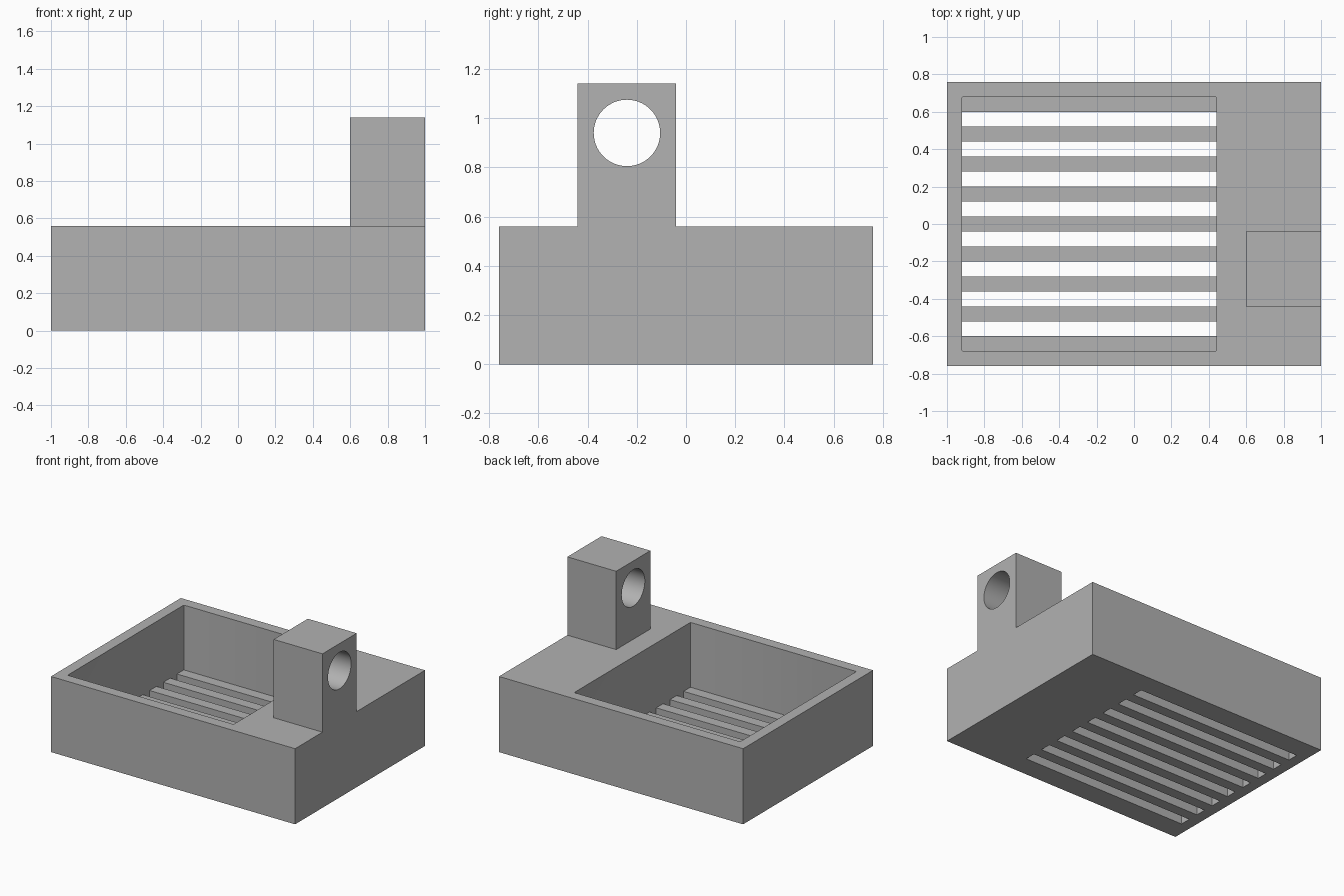
import bpy, math

if "Cube" in bpy.data.objects:
    bpy.data.objects.remove(bpy.data.objects["Cube"])

grey = bpy.data.materials.new("mid grey")
grey.diffuse_color = (0.445, 0.445, 0.445, 1)
grey.use_nodes = True
grey.node_tree.nodes["Principled BSDF"].inputs["Base Color"].default_value = grey.diffuse_color


def box(name, x, y, z):
    """Box spanning the given (min, max) ranges."""
    bpy.ops.mesh.primitive_cube_add(size=1)
    ob = bpy.context.object
    ob.name = name
    for v in ob.data.vertices:
        v.co = [(r[0] + r[1]) / 2 + c * (r[1] - r[0]) for r, c in zip((x, y, z), v.co)]
    return ob


def apply(ob, mod):
    bpy.context.view_layer.objects.active = ob
    bpy.ops.object.modifier_apply(modifier=mod.name)


def combine(ob, other, operation):
    """Boolean the other object into ob, then discard it."""
    mod = ob.modifiers.new("combine", 'BOOLEAN')
    mod.operation, mod.solver, mod.object = operation, 'EXACT', other
    apply(ob, mod)
    bpy.data.objects.remove(other)


# Tray block with an upright post on its thick end
tray = box("tray_with_post", (-1, 1), (-0.76, 0.76), (0, 0.56))
combine(tray, box("post", (0.6, 1), (-0.44, -0.04), (0.3, 1.14)), 'UNION')

# Open cavity, with slightly eased vertical corners
cavity = box("cavity_cutter", (-0.92, 0.44), (-0.68, 0.68), (0.08, 0.8))
weight = cavity.data.attributes.new("bevel_weight_edge", 'FLOAT', 'EDGE')
for e in cavity.data.edges:
    a, b = (cavity.data.vertices[i].co for i in e.vertices)
    weight.data[e.index].value = 1.0 if abs(a.z - b.z) > 0.1 else 0.0
bevel = cavity.modifiers.new("corners", 'BEVEL')
bevel.limit_method, bevel.width, bevel.segments = 'WEIGHT', 0.008, 2
apply(cavity, bevel)
combine(tray, cavity, 'DIFFERENCE')

# Drain slots through the floor
for i in range(8):
    y = -0.56 + 0.16 * i
    combine(tray, box("slot_cutter", (-0.92, 0.44), (y - 0.04, y + 0.04), (-0.1, 0.12)), 'DIFFERENCE')

# Round hole through the post
bpy.ops.mesh.primitive_cylinder_add(vertices=64, radius=0.135, depth=1,
                                    location=(0.8, -0.24, 0.94), rotation=(0, math.pi / 2, 0))
combine(tray, bpy.context.object, 'DIFFERENCE')

tray.data.materials.clear()
tray.data.materials.append(grey)
bpy.ops.object.select_all(action='DESELECT')
tray.select_set(True)
bpy.context.view_layer.objects.active = tray
bpy.ops.object.shade_smooth_by_angle(angle=math.radians(30))
